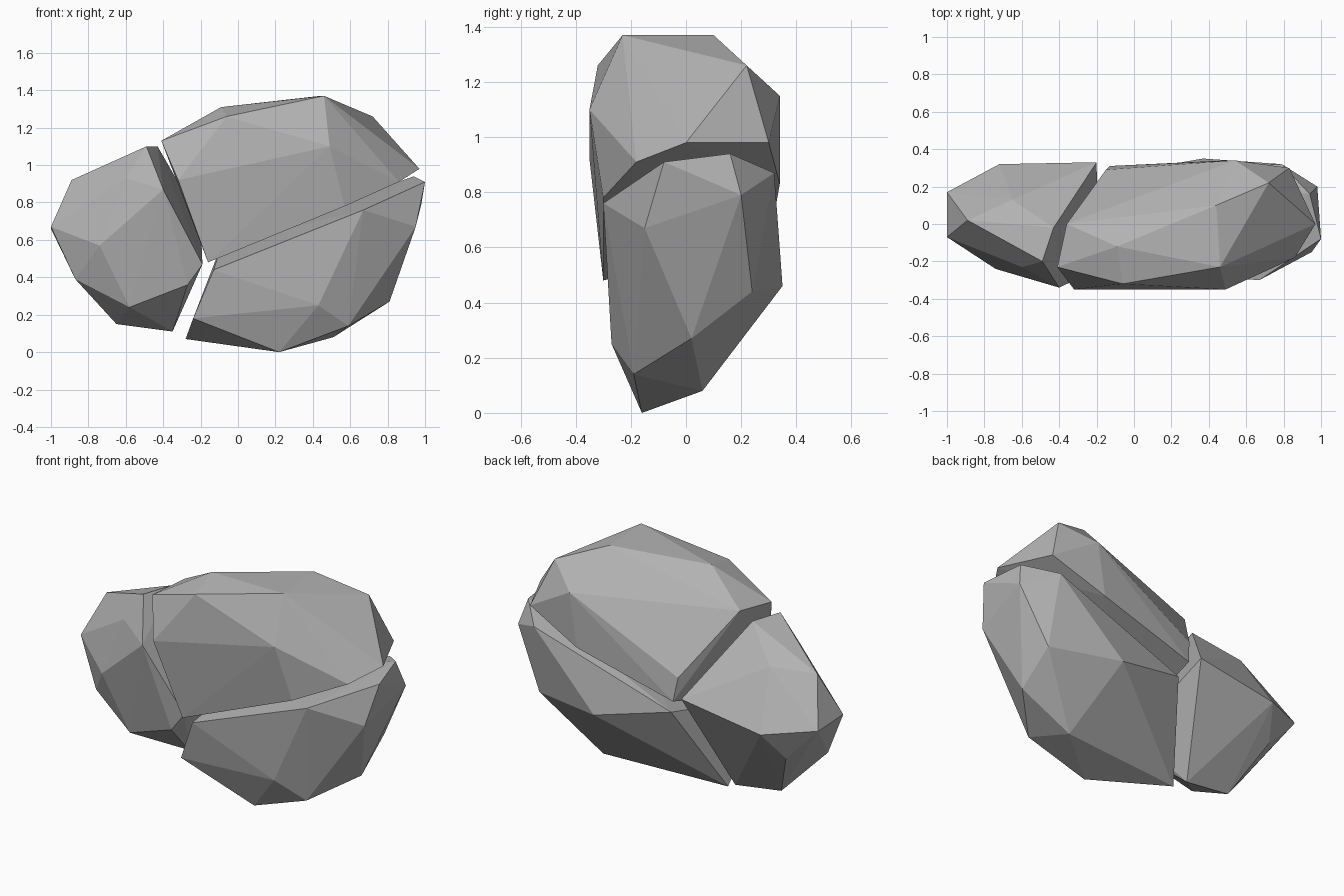
import bpy
import bmesh

# Remove the default object only
default_cube = bpy.data.objects.get("Cube")
if default_cube:
    bpy.data.objects.remove(default_cube, do_unlink=True)


def make_material(name, colour):
    material = bpy.data.materials.new(name)
    material.use_nodes = True
    material.diffuse_color = colour
    shader = next(node for node in material.node_tree.nodes
                  if node.type == "BSDF_PRINCIPLED")
    shader.inputs["Base Color"].default_value = colour
    shader.inputs["Roughness"].default_value = 0.9
    return material


def make_chunk(name, corners, material):
    """Wrap a faceted convex chunk around its chipped corners."""
    bm = bmesh.new()
    for corner in corners:
        bm.verts.new(corner)
    hull = bmesh.ops.convex_hull(bm, input=bm.verts[:])
    leftover = {item for item in hull["geom_interior"] + hull["geom_unused"]
                if isinstance(item, bmesh.types.BMVert)}
    bmesh.ops.delete(bm, geom=list(leftover), context="VERTS")
    # Join almost coplanar triangles into broad stone facets
    bmesh.ops.dissolve_limit(bm, angle_limit=0.03,
                             verts=bm.verts[:], edges=bm.edges[:])
    bmesh.ops.recalc_face_normals(bm, faces=bm.faces[:])
    for face in bm.faces:
        face.smooth = False
    mesh = bpy.data.meshes.new(name)
    bm.to_mesh(mesh)
    bm.free()
    mesh.materials.append(material)
    chunk = bpy.data.objects.new(name, mesh)
    bpy.context.collection.objects.link(chunk)
    return chunk


stone = make_material("grey stone", (0.45, 0.45, 0.45, 1.0))

# Small end chunk: outer tip, crown, broad sides, underside, crack face
end_tip = [(-1, -.07, .67), (-1, .17, .66), (-.89, .02, .92)]
end_crown = [(-.49, -.2, 1.1), (-.43, -.02, 1.1), (-.6, -.23, .93), (-.65, .13, .94)]
end_sides = [(-.74, -.24, .57), (-.4, -.34, .87), (-.72, .32, .62), (-.2, .33, .7)]
end_base = [(-.8, .19, .45), (-.87, -.11, .39), (-.58, -.2, .24),
            (-.65, .02, .15), (-.35, .03, .11)]
end_crack = [(-.27, -.25, .36), (-.19, -.24, .47)]
make_chunk("end_chunk", end_tip + end_crown + end_sides + end_base + end_crack, stone)

# Upper chunk: crown, shoulders, crack edge beside the end, crack edge below
upper_crown = [(.46, -.23, 1.37), (.44, .1, 1.37), (.72, .22, 1.26),
               (-.09, -.12, 1.31), (-.06, -.32, 1.26)]
upper_shoulders = [(.97, 0, .98), (.83, .3, .98), (.54, .34, 1.15), (.49, -.35, 1.1)]
upper_side_crack = [(-.41, -.23, 1.13), (-.32, -.35, .92), (-.36, 0, 1.15),
                    (-.15, .29, .8), (-.13, .31, .66)]
upper_low_crack = [(-.16, -.3, .48), (.57, -.3, .78), (.86, -.18, .91), (.49, .34, .83)]
make_chunk("upper_chunk",
           upper_crown + upper_shoulders + upper_side_crack + upper_low_crack, stone)

# Lower chunk: sloping crack rim, outer side, underside
lower_rim = [(-.13, -.25, .44), (.67, -.3, .76), (1, -.08, .91), (.94, .16, .94),
             (.79, .32, .87), (-.09, .27, .57)]
lower_side = [(.95, -.15, .67), (.98, .2, .79), (.81, .24, .44), (.37, .35, .46)]
lower_base = [(-.24, -.2, .18), (-.28, 0, .07), (.22, -.16, 0), (.51, .06, .08),
              (.59, -.19, .14), (.43, -.27, .25), (.81, .02, .27)]
make_chunk("lower_chunk", lower_rim + lower_side + lower_base, stone)
